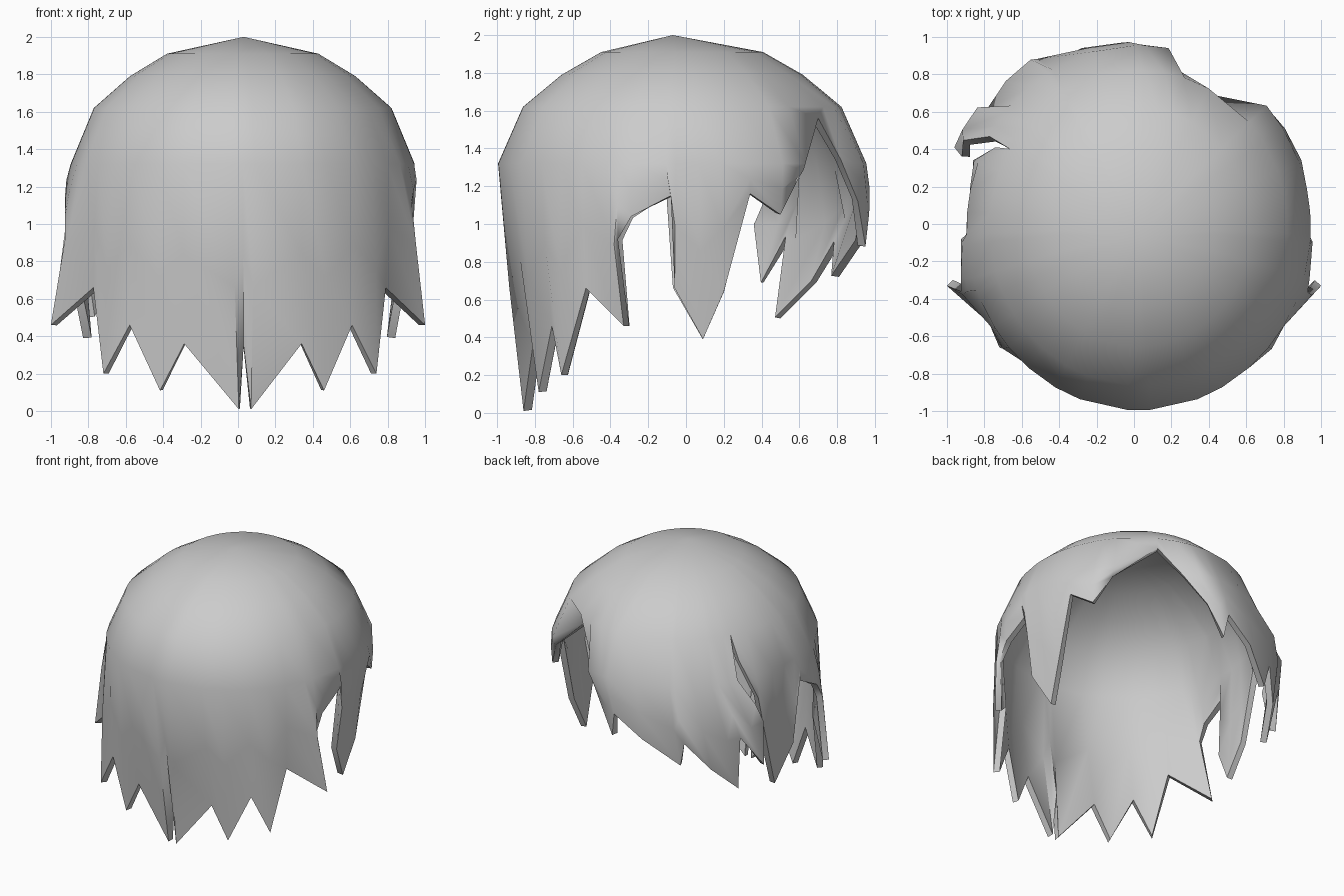
import bpy, bmesh
from math import radians, cos, sin
from mathutils import Vector

if "Cube" in bpy.data.objects:
    bpy.data.objects.remove(bpy.data.objects["Cube"])

# Dome profile: height and relative radius of each ring below the crown
RINGS = [(1.91, .44), (1.79, .655), (1.62, .865), (1.32, 1.0)]
CROWN = Vector((.03, -.07, 2.0))

# Hem of the long hair and side lock, right half: (dome angle, x, y, z)
side = [(-90, .03, -.86, .35), (-86, .07, -.86, .01), (-70, .34, -.81, .36),
        (-61, .46, -.78, .11), (-50, .61, -.71, .46), (-41, .74, -.66, .20),
        (-33, .79, -.53, .66), (-24, 1.0, -.33, .46), (-20, .93, -.36, .92),
        (-16, .93, -.29, 1.04), (-5, .93, -.08, 1.15), (-2, .89, -.06, .66),
        (5, .84, .09, .39), (12, .87, .20, .64), (21, .87, .34, 1.16)]

# Hem of the swept fringe, from the right temple over the parting to the left
fringe = [(33, .80, .50, 1.05), (42, .70, .60, 1.25), (62, .37, .70, 1.56),
          (72, .24, .82, 1.34), (80, .09, .91, 1.12), (88, -.03, .95, .88),
          (91, -.06, .97, 1.06), (105, -.28, .94, .91), (120, -.52, .81, .72),
          (122, -.56, .82, .90), (130, -.70, .69, .69), (138, -.80, .50, .50),
          (141, -.86, .56, .93), (146, -.96, .41, .69), (150, -.92, .36, 1.0)]


def dome(angle, z):
    """Point on the skull dome at a given angle and height."""
    r = dict(RINGS)[z]
    a = radians(angle)
    return Vector((.025 + .92 * r * cos(a), -.02 + .975 * r * sin(a), z))


def strand(col, bulge=1.0):
    """Points from the crown down to the hem for one column."""
    angle, x, y, h = col
    hem = Vector((x, y, h))
    pts = [dome(angle, z) if z > h else hem for z, _ in RINGS]
    mid = pts[-1].lerp(hem, .5)
    if h < 1.32:
        mid.x *= bulge
        mid.y *= bulge
    return pts + [mid, hem]


def fullness(angle):
    """Outward bulge at mid length: fringe swells to the left."""
    if angle > 110:
        return 1.08
    return 1.02 if -25 < angle < 30 else 1.01


# Left half mirrors the right, drawn slightly to the right at the centre
left = [(180 - a, .08 * (1 - x) - x, y, z) for a, x, y, z in reversed(side[1:])]
columns = [strand((150, -.74, .41, 1.45))]          # tucked edge under the fringe
columns += [strand(c, 1.01) for c in left]
columns += [strand(c, fullness(c[0])) for c in side + fringe]

# Hair shell
bm = bmesh.new()
top = bm.verts.new(CROWN)
grid = [[bm.verts.new(p) for p in col] for col in columns]
for a, b in zip(grid, grid[1:]):
    bm.faces.new((top, a[0], b[0]))
    for i in range(len(a) - 1):
        bm.faces.new((a[i], a[i + 1], b[i + 1], b[i]))
bmesh.ops.remove_doubles(bm, verts=bm.verts, dist=.0005)
mesh = bpy.data.meshes.new("hair")
bm.to_mesh(mesh)
bm.free()
hair = bpy.data.objects.new("hair", mesh)
bpy.context.collection.objects.link(hair)

# Thickness of the hair
solid = hair.modifiers.new("thickness", "SOLIDIFY")
solid.thickness = .045
solid.offset = -1

bpy.context.view_layer.objects.active = hair
hair.select_set(True)
bpy.ops.object.modifier_apply(modifier=solid.name)
bpy.ops.object.shade_smooth_by_angle(angle=radians(50))
